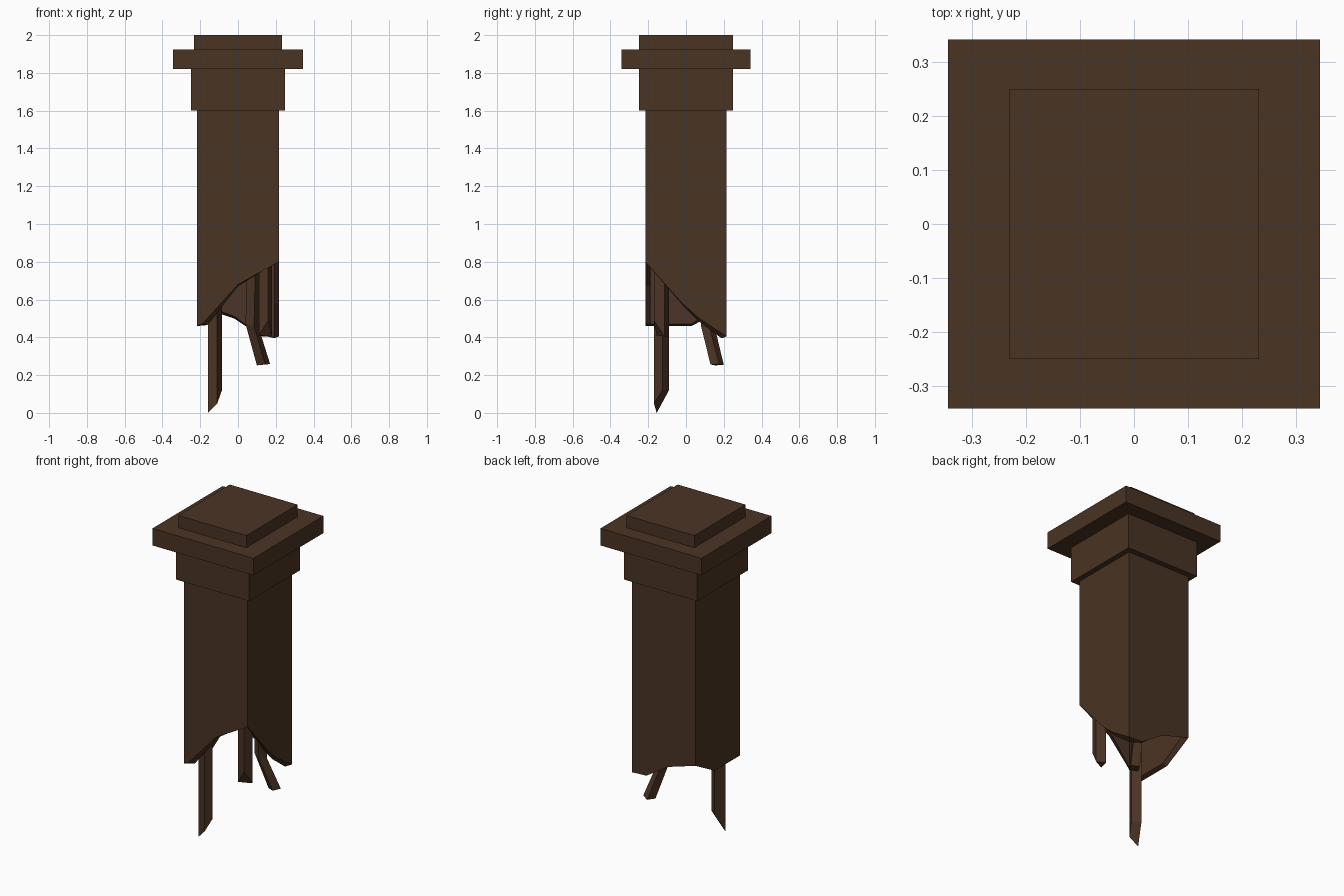
import bpy, bmesh

if "Cube" in bpy.data.objects:
    bpy.data.objects.remove(bpy.data.objects["Cube"])


def material(name, rgb):
    m = bpy.data.materials.new(name)
    m.diffuse_color = (*rgb, 1)
    m.use_nodes = True
    m.node_tree.nodes["Principled BSDF"].inputs["Base Color"].default_value = m.diffuse_color
    return m


wood = material("dark_brown_wood", (0.068, 0.034, 0.017))
raw = material("splintered_wood", (0.072, 0.034, 0.018))


def finish(name, bm, *mats):
    bmesh.ops.recalc_face_normals(bm, faces=bm.faces)
    me = bpy.data.meshes.new(name)
    bm.to_mesh(me)
    bm.free()
    for m in mats:
        me.materials.append(m)
    ob = bpy.data.objects.new(name, me)
    bpy.context.collection.objects.link(ob)


def box(name, hx, hy, z0, z1):
    bm = bmesh.new()
    bmesh.ops.create_cube(bm, size=2)
    for v in bm.verts:
        v.co = (v.co.x * hx, v.co.y * hy, z1 if v.co.z > 0 else z0)
    finish(name, bm, wood)


def loft(name, rings):
    """Closed solid through a list of vertex rings."""
    bm = bmesh.new()
    loops = [[bm.verts.new(p) for p in r] for r in rings]
    n = len(loops[0])
    for a, b in zip(loops, loops[1:]):
        for i in range(n):
            j = (i + 1) % n
            bm.faces.new((a[i], a[j], b[j], b[i]))
    bm.faces.new(loops[0])
    bm.faces.new(loops[-1])
    bmesh.ops.triangulate(bm, faces=[f for f in bm.faces if f.calc_area() < 0.006])
    finish(name, bm, raw)


# Stacked square capital
box("collar", 0.25, 0.25, 1.6, 1.82)
box("cap_slab", 0.345, 0.342, 1.82, 1.925)
box("cap_top", 0.232, 0.25, 1.925, 2.0)

# Hollow shaft with a jagged broken lower edge (front, right, back, left)
W, D, T = 0.217, 0.215, 0.027
edge = [(-W, -D, .46), (-.185, -D, .475), (0, -D, .68), (W, -D, .80),
        (W, -.02, .58), (W, .07, .50), (W, D, .405),
        (.12, D, .41), (.04, D, .46), (-.02, D, .50), (-.08, D, .52),
        (-W, D, .56), (-W, .03, .46)]
ix, iy = (W - T) / W, (D - T) / D
bm = bmesh.new()


def ring(fn):
    return [bm.verts.new(fn(*p)) for p in edge]


def lower(x, y, z):
    near = y < -D + .01 or x > W - .01
    return (x * ix, y * iy, z + (-.01 if near and x > -.2 else .01))


top = ring(lambda x, y, z: (x, y, 1.6))
outer = ring(lambda x, y, z: (x, y, z))
inner = ring(lower)
roof = ring(lambda x, y, z: (x * ix, y * iy, 0.95))
n = len(edge)
for k, (a, b) in enumerate(((top, outer), (outer, inner), (inner, roof))):
    for i in range(n):
        j = (i + 1) % n
        f = bm.faces.new((a[i], a[j], b[j], b[i]))
        f.material_index = 1 if k else 0
bm.faces.new(top)
bm.faces.new(roof).material_index = 1
finish("broken_shaft", bm, wood, raw)

# Long pointed splinter, front left
sec = [(-.16, -.155), (-.11, -.17), (-.085, -.125), (-.13, -.09)]
loft("long_splinter", [[(x, y, .95) for x, y in sec],
                       [(x, y, z) for (x, y), z in zip(sec, (0, .05, .12, .12))]])

# Short splinter with one chipped corner, front right
sec = [(.11, -.155), (.16, -.17), (.18, -.115), (.13, -.09)]
loft("short_splinter", [[(x, y, .95) for x, y in sec],
                        [(x, y, z) for (x, y), z in zip(sec, (.41, .49, .405, .405))]])

# Bent splinter, back right
sec = [(-.035, -.01), (.01, -.035), (.035, .01), (-.01, .035)]
path = [(.085, .105, .95), (.075, .115, .46), (.135, .165, .255)]
loft("bent_splinter", [[(px + x, py + y, pz - .3 * x * (pz < .9)) if pz > .3 else
                        (px + x, py + y, pz + .1 * x) for x, y in sec]
                       for px, py, pz in path])
